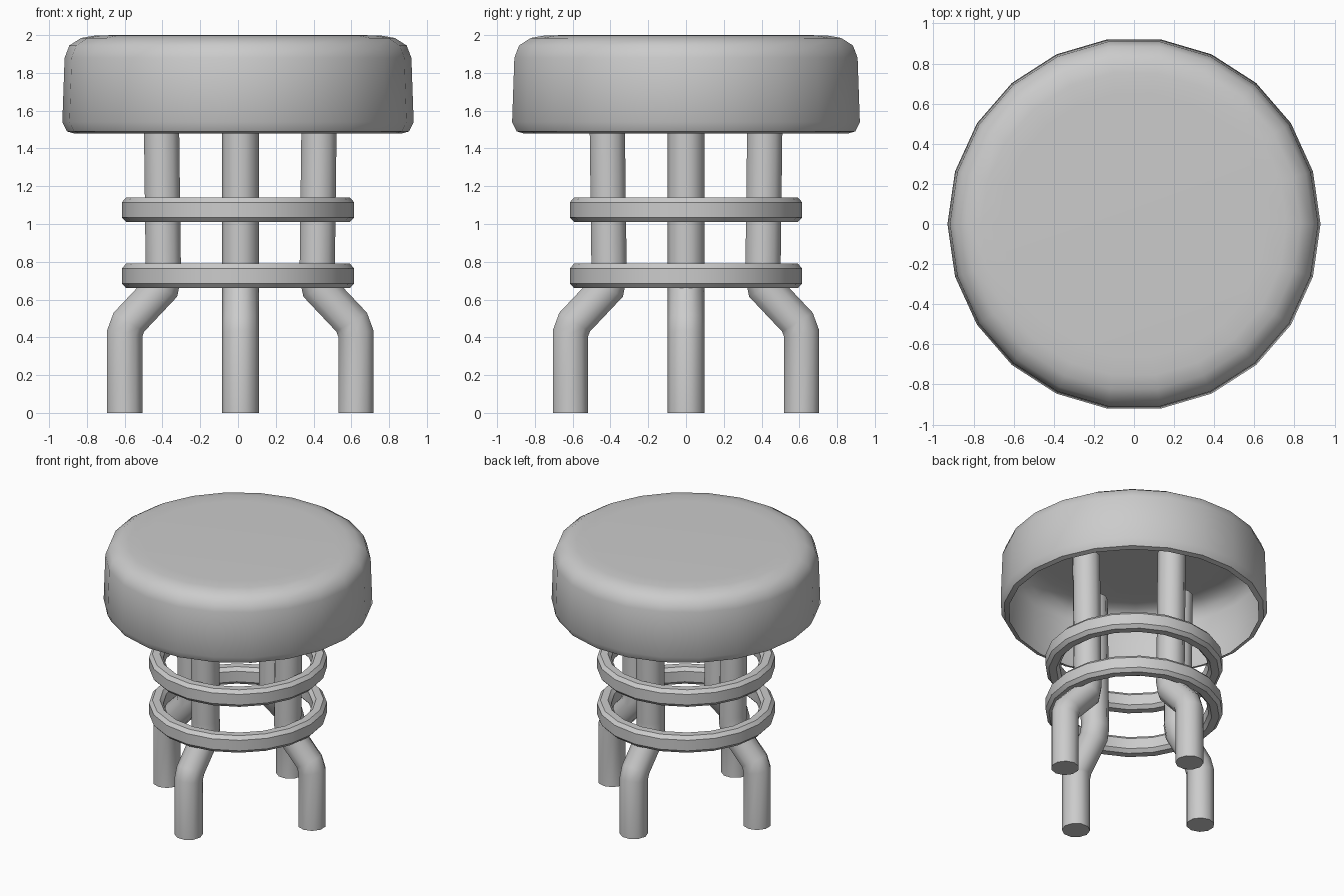
import bpy, math
from mathutils import Vector

if "Cube" in bpy.data.objects:
    bpy.data.objects.remove(bpy.data.objects["Cube"])


def make_object(name, verts, faces, angle=40):
    mesh = bpy.data.meshes.new(name)
    mesh.from_pydata(verts, [], faces)
    obj = bpy.data.objects.new(name, mesh)
    bpy.context.collection.objects.link(obj)
    bpy.ops.object.select_all(action='DESELECT')
    obj.select_set(True)
    bpy.context.view_layer.objects.active = obj
    bpy.ops.object.shade_smooth_by_angle(angle=math.radians(angle))
    return obj


def lathe(name, profile, sides, closed=False, cap=False, angle=40):
    """Spin an (r, z) profile, listed bottom to top on the outside, around z."""
    n = len(profile)
    verts = [(r * math.cos(2 * math.pi * s / sides), r * math.sin(2 * math.pi * s / sides), z)
             for s in range(sides) for r, z in profile]
    faces = []
    for s in range(sides):
        a, b = s * n, (s + 1) % sides * n
        for i in range(n if closed else n - 1):
            j = (i + 1) % n
            faces.append((a + i, b + i, b + j, a + j))
    if cap:
        faces.append([s * n + n - 1 for s in range(sides)])
    return make_object(name, verts, faces, angle)


def leg(name, path, radius, turn, sides=10):
    """Sweep a round section along an (r, z) path with mitred bends."""
    pts = [Vector(p) for p in path]
    verts, faces = [], []
    ct, st = math.cos(turn), math.sin(turn)
    for i, p in enumerate(pts):
        d0 = (p - pts[i - 1]).normalized() if i else (pts[1] - p).normalized()
        d1 = (pts[i + 1] - p).normalized() if i < len(pts) - 1 else d0
        t = (d0 + d1).normalized()
        out = Vector((t.y, -t.x)) / t.dot(d0)
        for s in range(sides):
            a = 2 * math.pi * (s + 0.5) / sides
            q = p + out * radius * math.cos(a)
            w = radius * math.sin(a)
            verts.append((q.x * ct - w * st + 0.012, q.x * st + w * ct, q.y))
    for i in range(len(pts) - 1):
        for s in range(sides):
            a, b = i * sides + s, i * sides + (s + 1) % sides
            faces.append((a, b, b + sides, a + sides))
    faces.append(list(range(sides))[::-1])
    faces.append([(len(pts) - 1) * sides + s for s in range(sides)])
    return make_object(name, verts, faces, 50)


# Padded seat: an open shell, hollow underneath
lathe("seat", [(0.87, 1.48), (0.905, 1.49), (0.93, 1.54), (0.918, 1.88), (0.893, 1.945),
               (0.83, 1.985), (0.76, 1.997), (0.66, 2.0)], 22, cap=True)

# Two chamfered hoops around the legs
for name, z in (("lower_ring", 0.66), ("upper_ring", 1.01)):
    lathe(name, [(0.54, z), (0.592, z), (0.615, z + 0.025), (0.615, z + 0.105),
                 (0.592, z + 0.13), (0.54, z + 0.13), (0.517, z + 0.105), (0.517, z + 0.025)],
          20, closed=True, angle=25)

# Four bent tubular legs
leg_path = [(0.612, 0), (0.612, 0.42), (0.59, 0.48), (0.42, 0.66),
            (0.405, 0.73), (0.408, 0.8), (0.42, 1.76)]
for i, side in enumerate(("right", "back", "left", "front")):
    leg(side + "_leg", leg_path, 0.098, i * math.pi / 2)
